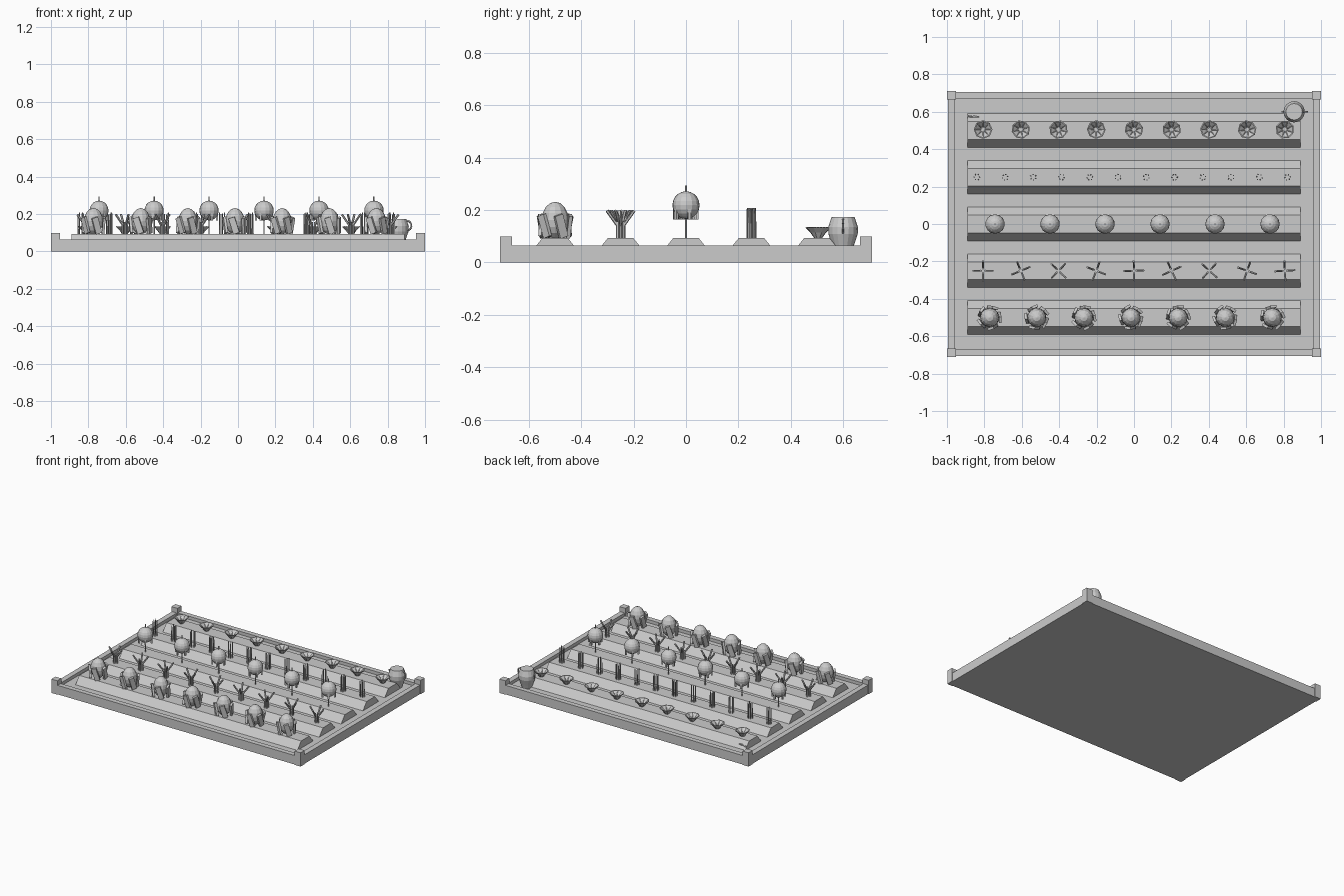
import bpy, bmesh, math, random
from mathutils import Matrix, Vector

random.seed(4)
cube = bpy.data.objects.get("Cube")
if cube:
    bpy.data.objects.remove(cube, do_unlink=True)

grey = bpy.data.materials.new("plain_grey")
grey.use_nodes = True
GREY = (0.6, 0.6, 0.6, 1)
grey.diffuse_color = GREY
grey.node_tree.nodes["Principled BSDF"].inputs["Base Color"].default_value = GREY

BED_TOP = 0.094
FLOOR = 0.042


def place(name, mesh, loc=(0, 0, 0), turn=0):
    ob = bpy.data.objects.new(name, mesh)
    ob.location = loc
    ob.rotation_euler.z = turn
    bpy.context.collection.objects.link(ob)
    return ob


def finish(bm, name):
    mesh = bpy.data.meshes.new(name)
    bmesh.ops.recalc_face_normals(bm, faces=bm.faces)
    bm.to_mesh(mesh)
    bm.free()
    mesh.materials.append(grey)
    return mesh


def box(bm, centre, size, rot=Matrix()):
    m = Matrix.Translation(centre) @ rot @ Matrix.Diagonal((*size, 1))
    bmesh.ops.create_cube(bm, size=1, matrix=m)


def rod(bm, a, b, r1, r2=None, sides=6):
    a, b = Vector(a), Vector(b)
    d = b - a
    m = Matrix.Translation((a + b) / 2) @ d.to_track_quat('Z', 'Y').to_matrix().to_4x4()
    bmesh.ops.create_cone(bm, cap_ends=True, segments=sides, radius1=r1,
                          radius2=r1 if r2 is None else r2, depth=d.length, matrix=m)


def ball(bm, centre, radii, seg=12, rings=8):
    m = Matrix.Translation(centre) @ Matrix.Diagonal((*radii, 1))
    bmesh.ops.create_uvsphere(bm, u_segments=seg, v_segments=rings, radius=1, matrix=m)


def lathe(bm, profile, sides):
    rows = [[bm.verts.new((r * math.cos(math.tau * i / sides),
                           r * math.sin(math.tau * i / sides), z))
             for i in range(sides)] for r, z in profile]
    for low, high in zip(rows, rows[1:]):
        for i in range(sides):
            j = (i + 1) % sides
            bm.faces.new((low[i], low[j], high[j], high[i]))
    bm.faces.new(rows[0])
    bm.faces.new(rows[-1])


def around(count, radius, start=0):
    for i in range(count):
        a = start + math.tau * i / count
        yield a, radius * math.cos(a), radius * math.sin(a)


# Ground slab, rails and corner posts
bm = bmesh.new()
box(bm, (0, 0, FLOOR / 2), (1.94, 1.36, FLOOR))
place("ground", finish(bm, "ground"))
bm = bmesh.new()
for s in (-1, 1):
    box(bm, (0, s * 0.688, 0.0325), (1.91, 0.036, 0.065))
    box(bm, (s * 0.976, 0, 0.0325), (0.038, 1.34, 0.065))
place("frame_rails", finish(bm, "frame_rails"))
bm = bmesh.new()
for x in (-1, 1):
    for y in (-1, 1):
        box(bm, (x * 0.976, y * 0.688, 0.05), (0.048, 0.046, 0.1))
place("corner_posts", finish(bm, "corner_posts"))

# Raised soil bed: a trapezoid run along x
bm = bmesh.new()
ends = [[bm.verts.new((x, y, z)) for y, z in
         ((-0.09, FLOOR), (0.09, FLOOR), (0.048, BED_TOP), (-0.048, BED_TOP))]
        for x in (-0.89, 0.89)]
for i in range(4):
    j = (i + 1) % 4
    bm.faces.new((ends[0][i], ends[0][j], ends[1][j], ends[1][i]))
for e in ends:
    bm.faces.new(e)
bed = finish(bm, "soil_bed")
for k in range(5):
    place("soil_bed", bed, (0, -0.5 + 0.25 * k, 0))

# Cabbage: egg head wrapped by leaning leaves
bm = bmesh.new()
ball(bm, (0, 0, 0.07), (0.051, 0.051, 0.07), 12, 8)
for a, x, y in around(5, 0.054):
    rot = Matrix.Rotation(a, 4, 'Z') @ Matrix.Rotation(0.3, 4, 'X') @ Matrix.Rotation(0.08, 4, 'Y')
    box(bm, (x, y, 0.047), (0.014, 0.034, 0.088), rot)
cabbage = finish(bm, "cabbage")

# Leafy stalk: four upright stems with splayed blades
bm = bmesh.new()
for a, x, y in around(4, 1):
    rod(bm, (0.012 * x, 0.012 * y, 0), (0.012 * x, 0.012 * y, 0.065), 0.006)
    rod(bm, (0.012 * x, 0.012 * y, 0.05), (0.052 * x, 0.052 * y, 0.106), 0.006)
stalk = finish(bm, "leafy_stalk")

# Staked fruit: ball on a thin stake with short hanging pegs
bm = bmesh.new()
rod(bm, (0, 0, 0), (0, 0, 0.202), 0.004)
ball(bm, (0, 0, 0.127), (0.052, 0.052, 0.053), 14, 10)
for a, x, y in around(5, 0.043, 0.3):
    box(bm, (x, y, 0.093), (0.011, 0.011, 0.04), Matrix.Rotation(a, 4, 'Z'))
fruit = finish(bm, "staked_fruit")

# Chives: a ring of thin shoots
bm = bmesh.new()
for a, x, y in around(6, 0.015):
    rod(bm, (x, y, 0), (x, y, random.uniform(0.105, 0.132)), 0.004, 0.003, 5)
chives = finish(bm, "chives")

# Lettuce: open faceted rosette with small centre
bm = bmesh.new()
lathe(bm, [(0.014, 0), (0.03, 0.022), (0.05, 0.042), (0.044, 0.042), (0.016, 0.018)], 8)
for a, x, y in around(8, 0.034):
    rod(bm, (0.3 * x, 0.3 * y, 0.014), (1.35 * x, 1.35 * y, 0.042), 0.004, 0.002, 4)
lettuce = finish(bm, "lettuce")

# Plant the rows: name, mesh, count, first x, spacing, y, turn per plant
for name, mesh, count, x0, step, y, turn in (
        ("cabbage", cabbage, 7, -0.772, 0.252, -0.5, 0.7),
        ("leafy_stalk", stalk, 9, -0.807, 0.2017, -0.25, 0.4),
        ("staked_fruit", fruit, 6, -0.743, 0.294, 0, 0.5),
        ("chives", chives, 12, -0.84, 0.151, 0.25, 0.3),
        ("lettuce", lettuce, 9, -0.807, 0.2017, 0.505, 0.25)):
    for i in range(count):
        place(name, mesh, (x0 + step * i, y, BED_TOP - 0.002), turn * i)

# Barrel-shaped watering pot with rim, handle and spout
bm = bmesh.new()
lathe(bm, [(0.034, FLOOR), (0.043, 0.07), (0.056, 0.108), (0.057, 0.135),
           (0.044, 0.173)], 16)
loop = [Vector((0.048 + 0.024 * math.sin(t), 0, 0.138 + 0.026 * math.cos(t)))
        for t in (0, 0.6, 1.2, 1.9, 2.5, math.pi)]
for a, b in zip(loop, loop[1:]):
    rod(bm, a, b, 0.005)
rod(bm, (-0.045, 0, 0.1), (-0.064, 0, 0.15), 0.007, 0.005)
pot = place("watering_pot", finish(bm, "watering_pot"), (0.856, 0.6, 0))

# Small trowel lying at the back left
bm = bmesh.new()
rod(bm, (-0.89, 0.578, 0.062), (-0.86, 0.572, 0.066), 0.006, 0.005)
box(bm, (-0.845, 0.568, 0.066), (0.032, 0.018, 0.006), Matrix.Rotation(-0.2, 4, 'Z'))
place("trowel", finish(bm, "trowel"))
